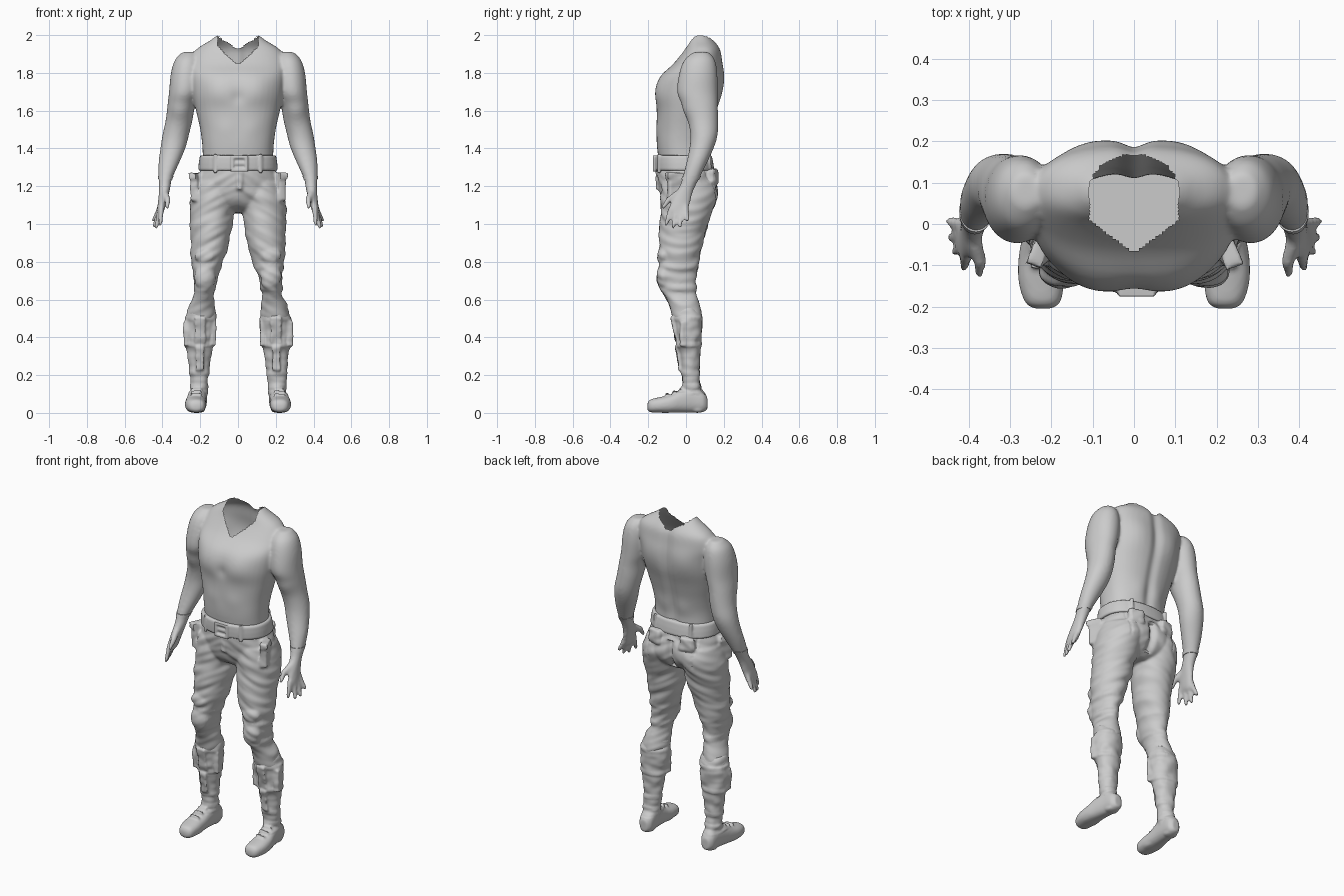
import bpy, bmesh, math
from math import exp, sin, cos, pi
from mathutils import Vector, Matrix, noise

if "Cube" in bpy.data.objects:
    bpy.data.objects.remove(bpy.data.objects["Cube"])

grey = bpy.data.materials.new("plain grey")
grey.use_nodes = True
tone = (0.6, 0.6, 0.6, 1)
grey.diffuse_color = tone
grey.node_tree.nodes["Principled BSDF"].inputs["Base Color"].default_value = tone


def smooth_rings(rings, steps=4):
    """Catmull-Rom interpolation between cross-sections."""
    out = []
    for i in range(len(rings) - 1):
        p = [Vector(rings[min(max(i + k, 0), len(rings) - 1)]) for k in (-1, 0, 1, 2)]
        for s in range(steps):
            t = s / steps
            out.append(p[1] + t / 2 * (p[2] - p[0] + t * (2 * p[0] - 5 * p[1] + 4 * p[2] - p[3]
                       + t * (3 * p[1] - p[0] - 3 * p[2] + p[3]))))
    return out + [Vector(rings[-1])]


def loft(bm, rings, side=1, along="z", power=2.0, sides=40, steps=4):
    """Each ring: position, two centre coordinates, two radii."""
    loops = []
    for t, c1, c2, r1, r2 in smooth_rings(rings, steps):
        loop = []
        for k in range(sides):
            a = 2 * pi * k / sides
            u = c1 + r1 * math.copysign(abs(cos(a)) ** (2 / power), cos(a))
            v = c2 + r2 * math.copysign(abs(sin(a)) ** (2 / power), sin(a))
            loop.append(bm.verts.new((side * u, v, t) if along == "z" else (side * u, t, v)))
        loops.append(loop)
    for a, b in zip(loops, loops[1:]):
        for k in range(sides):
            n = (k + 1) % sides
            bm.faces.new((a[k], a[n], b[n], b[k]))
    bm.faces.new(loops[0][::-1])
    bm.faces.new(loops[-1])


def blob(bm, centre, radii, side=1):
    x, y, z = centre
    m = Matrix.Translation((side * x, y, z)) @ Matrix.Diagonal((*radii, 1))
    bmesh.ops.create_icosphere(bm, subdivisions=3, radius=1, matrix=m)


def beads(bm, points, r0, r1, side=1):
    """A tapering rounded limb along a path."""
    pts = [Vector(p) for p in points]
    n = 8 * (len(pts) - 1)
    for i in range(n + 1):
        k = min(i // 8, len(pts) - 2)
        r = r0 + (r1 - r0) * i / n
        blob(bm, pts[k].lerp(pts[k + 1], i / 8 - k), (r, r, r), side)


def box(bm, centre, size, side=1, turn=0.0, lean=0.0):
    x, y, z = centre
    m = (Matrix.Translation((side * x, y, z)) @ Matrix.Rotation(side * turn, 4, "Z")
         @ Matrix.Rotation(lean, 4, "X") @ Matrix.Diagonal((*size, 1)))
    bmesh.ops.create_cube(bm, size=1, matrix=m)


def finish(bm, name, voxel=0, rounds=3, sculpt=None, cut=None):
    """Fuse the pieces into one skin, relax it, then sculpt and cut it."""
    bmesh.ops.recalc_face_normals(bm, faces=bm.faces)
    mesh = bpy.data.meshes.new(name)
    bm.to_mesh(mesh)
    ob = bpy.data.objects.new(name, mesh)
    bpy.context.collection.objects.link(ob)
    if voxel:
        mod = ob.modifiers.new("fuse", "REMESH")
        mod.mode, mod.voxel_size = "VOXEL", voxel
        fused = bpy.data.meshes.new_from_object(ob.evaluated_get(bpy.context.evaluated_depsgraph_get()))
        ob.modifiers.clear()
        bm.clear()
        bm.from_mesh(fused)
        for _ in range(rounds):
            bmesh.ops.smooth_vert(bm, verts=bm.verts, factor=0.5, use_axis_x=True, use_axis_y=True, use_axis_z=True)
        bm.normal_update()
        if sculpt:
            moves = [(v, v.normal * sculpt(v.co)) for v in bm.verts]
            for v, d in moves:
                v.co += d
        if cut:
            bmesh.ops.delete(bm, geom=[v for v in bm.verts if cut(v.co)], context="VERTS")
        bm.to_mesh(mesh)
        bpy.data.meshes.remove(fused)
    bm.free()
    mesh.materials.clear()
    mesh.materials.append(grey)
    for o in bpy.context.selected_objects:
        o.select_set(False)
    ob.select_set(True)
    bpy.context.view_layer.objects.active = ob
    bpy.ops.object.shade_smooth_by_angle(angle=math.radians(50))


def swell(p, bumps):
    """Sum of soft mirrored bumps: centre, radius, height."""
    q = Vector((abs(p.x), p.y, p.z))
    return sum(h * exp(-(q - Vector(c)).length_squared / r ** 2) for c, r, h in bumps)


# Upper body: torso, arms and hands in one skin, with a ragged open neck
TORSO = [(1.25, 0, 0, .185, .13), (1.4, 0, -.015, .188, .138), (1.5, 0, -.008, .2, .147),
         (1.6, 0, .005, .222, .16), (1.69, 0, .015, .24, .174), (1.78, 0, .03, .25, .165),
         (1.85, 0, .063, .255, .128), (1.92, 0, .085, .225, .098), (1.97, 0, .08, .15, .072),
         (2.005, 0, .075, .1, .045), (2.02, 0, .075, .05, .02)]
ARM = [(1.91, .26, .08, .035, .04), (1.87, .268, .072, .065, .08), (1.8, .275, .065, .08, .1),
       (1.7, .285, .06, .08, .107), (1.63, .3, .075, .073, .093), (1.55, .312, .09, .071, .08),
       (1.47, .33, .095, .07, .072), (1.4, .345, .082, .066, .064), (1.32, .367, .055, .054, .054),
       (1.24, .385, .025, .036, .045), (1.21, .387, .012, .032, .042), (1.17, .391, -.008, .028, .045),
       (1.12, .4, -.028, .023, .052), (1.07, .41, -.04, .019, .05), (1.05, .412, -.042, .012, .04)]
FINGERS = [((.405, -.08, 1.08), (.412, -.105, 1.0)), ((.413, -.052, 1.07), (.432, -.068, .985)),
           ((.415, -.024, 1.07), (.443, -.032, .99)), ((.412, 0, 1.09), (.446, .006, 1.02))]
MUSCLES = [((.1, -.15, 1.71), .075, .012), ((.11, .19, 1.77), .09, .014), ((0, -.16, 1.67), .035, -.008),
           ((.07, -.15, 1.5), .05, .004), ((.31, 0, 1.6), .05, .008), ((.06, .12, 1.45), .05, .006)]


def body_form(p):
    groove = -.012 * exp(-(p.x / .03) ** 2) if p.y > .08 and p.z > 1.3 else 0
    return swell(p, MUSCLES) + groove


def neck_hole(p):
    if p.z < 1.8 or not -.065 < p.y < .165:
        return False
    front = (p.y + .065) / .075
    back = math.sqrt(max(0, 1 - (max(0, p.y - .08) / .085) ** 2))
    return abs(p.x) < .105 * min(1, front, back)


bm = bmesh.new()
loft(bm, TORSO, power=2.3)
for s in (1, -1):
    loft(bm, ARM, s)
    for root, tip in FINGERS:
        beads(bm, (root, tip), .016, .012, s)
    beads(bm, ((.388, -.04, 1.16), (.372, -.09, 1.13), (.374, -.12, 1.09)), .021, .012, s)
finish(bm, "upper_body", .008, 5, body_form, neck_hole)

# Wrist cuffs
for s, label in ((1, "left"), (-1, "right")):
    bm = bmesh.new()
    loft(bm, [(1.235, .385, .022, .037, .047), (1.255, .382, .031, .041, .05)], s, steps=1)
    finish(bm, label + "_cuff")

# Trousers: hips and legs, with pockets, knee pads and thigh straps
HIPS = [(1.35, 0, -.015, .19, .14), (1.28, 0, -.005, .202, .148), (1.2, 0, .005, .222, .152),
        (1.14, 0, .012, .225, .143), (1.09, 0, .015, .17, .11), (1.06, 0, .015, .08, .06)]
LEG = [(1.22, .125, .005, .1, .13), (1.15, .13, .01, .115, .145), (1.05, .14, 0, .116, .132),
       (.95, .145, -.02, .108, .122), (.85, .155, -.032, .094, .108), (.76, .167, -.04, .074, .1),
       (.7, .173, -.045, .061, .098), (.63, .18, -.033, .053, .088), (.57, .19, -.01, .068, .08),
       (.5, .198, .007, .076, .074), (.44, .2, .012, .07, .06)]
SEAT = [((.09, .15, 1.17), .08, .016), ((.1, -.13, 1.0), .08, .004), ((.19, .05, .52), .05, .006)]


def cloth(p):
    fold = noise.noise(Vector((p.x * 7 + 3, p.y * 7, p.z * 26 + abs(p.x) * 14)))
    cleft = -.022 * exp(-(p.x / .018) ** 2) if p.y > .06 and 1.08 < p.z < 1.25 else 0
    seam = -.004 if p.y > .03 and abs(abs(p.x) - .15) < .005 and p.z > 1.12 else 0
    return swell(p, SEAT) + .008 * fold + cleft + seam


bm = bmesh.new()
loft(bm, HIPS, power=2.2)
box(bm, (.008, -.152, 1.23), (.03, .016, .1))
for s in (1, -1):
    loft(bm, LEG, s)
    box(bm, (.222, -.055, 1.2), (.04, .085, .15), s, .35)
    box(bm, (.228, -.06, 1.255), (.045, .095, .035), s, .35)
    box(bm, (.11, .145, 1.255), (.09, .025, .07), s, -.2)
    blob(bm, (.172, -.118, .83), (.058, .035, .045), s)
    blob(bm, (.174, -.112, .72), (.056, .043, .075), s)
    for z, x, y, rx, ry in ((.775, .166, -.04, .079, .105), (.66, .177, -.038, .061, .096)):
        loft(bm, [(z - .011, x, y, rx, ry), (z + .011, x, y, rx, ry)], s, steps=1)
finish(bm, "trousers", .008, 3, cloth)

# Belt with a framed buckle, a pouch on each side and loops
bm = bmesh.new()
loft(bm, [(1.283, 0, -.008, .2, .148), (1.29, 0, -.008, .21, .157), (1.355, 0, -.014, .203, .152),
          (1.364, 0, -.014, .192, .143)], power=2.3, sides=64, steps=2)
for x in (-.03, .045):
    box(bm, (x, -.166, 1.32), (.014, .02, .085))
for z in (1.285, 1.355):
    box(bm, (.008, -.166, z), (.085, .02, .014))
box(bm, (.008, -.165, 1.32), (.04, .014, .012))
for s in (1, -1):
    box(bm, (.12, -.143, 1.32), (.018, .014, .1), s, .35)
    box(bm, (.12, .125, 1.325), (.018, .016, .09), s, -.3)
finish(bm, "belt", .006, 1)

# Boots: gaiter, shin plates, straps, laces and foot in one skin
GAITER = [(.56, .192, .002, .066, .068), (.53, .195, .003, .076, .077), (.48, .199, .012, .082, .074),
          (.43, .202, .015, .084, .068), (.36, .204, .017, .073, .062), (.28, .205, .022, .06, .052),
          (.2, .206, .024, .049, .047), (.12, .207, .028, .047, .047), (.07, .208, .035, .043, .05)]
FOOT = [(-.205, .221, .032, .018, .014), (-.19, .221, .037, .042, .033), (-.14, .224, .042, .055, .041),
        (-.08, .224, .049, .055, .048), (-.02, .218, .064, .05, .062), (.04, .211, .07, .046, .068),
        (.09, .208, .06, .041, .055), (.113, .208, .05, .022, .032)]


def worn_leather(p):
    if p.z < .1:
        return 0
    return .007 * noise.noise(Vector((p.x * 18, p.y * 18, p.z * 24)))


for s, label in ((1, "left"), (-1, "right")):
    bm = bmesh.new()
    loft(bm, GAITER, s)
    loft(bm, FOOT, s, "y", 2.4)
    # Shin guard and side plates
    box(bm, (.2, -.052, .44), (.055, .03, .14), s, 0, .2)
    box(bm, (.203, -.036, .29), (.042, .024, .13), s, 0, .15)
    for x, turn in ((.272, .25), (.133, -.25)):
        box(bm, (x, -.002, .42), (.026, .06, .13), s, turn)
    # Straps and laces
    for z, x, y, rx, ry in ((.5, .198, .01, .084, .08), (.36, .204, .017, .078, .067),
                            (.21, .206, .024, .054, .052), (.14, .207, .027, .052, .051)):
        loft(bm, [(z - .009, x, y, rx, ry), (z + .009, x, y, rx, ry)], s, steps=1)
    for k in range(3):
        box(bm, (.22, -.1 + .035 * k, .098 + .013 * k), (.055, .012, .012), s)
    # Sole with a separate heel
    for y, length, width in ((-.11, .15, .094), (.06, .08, .074)):
        blob(bm, (.215 - y * .07, y, .016), (width / 2, length / 2, .016), s)
    finish(bm, label + "_boot", .0065, 2, worn_leather)
